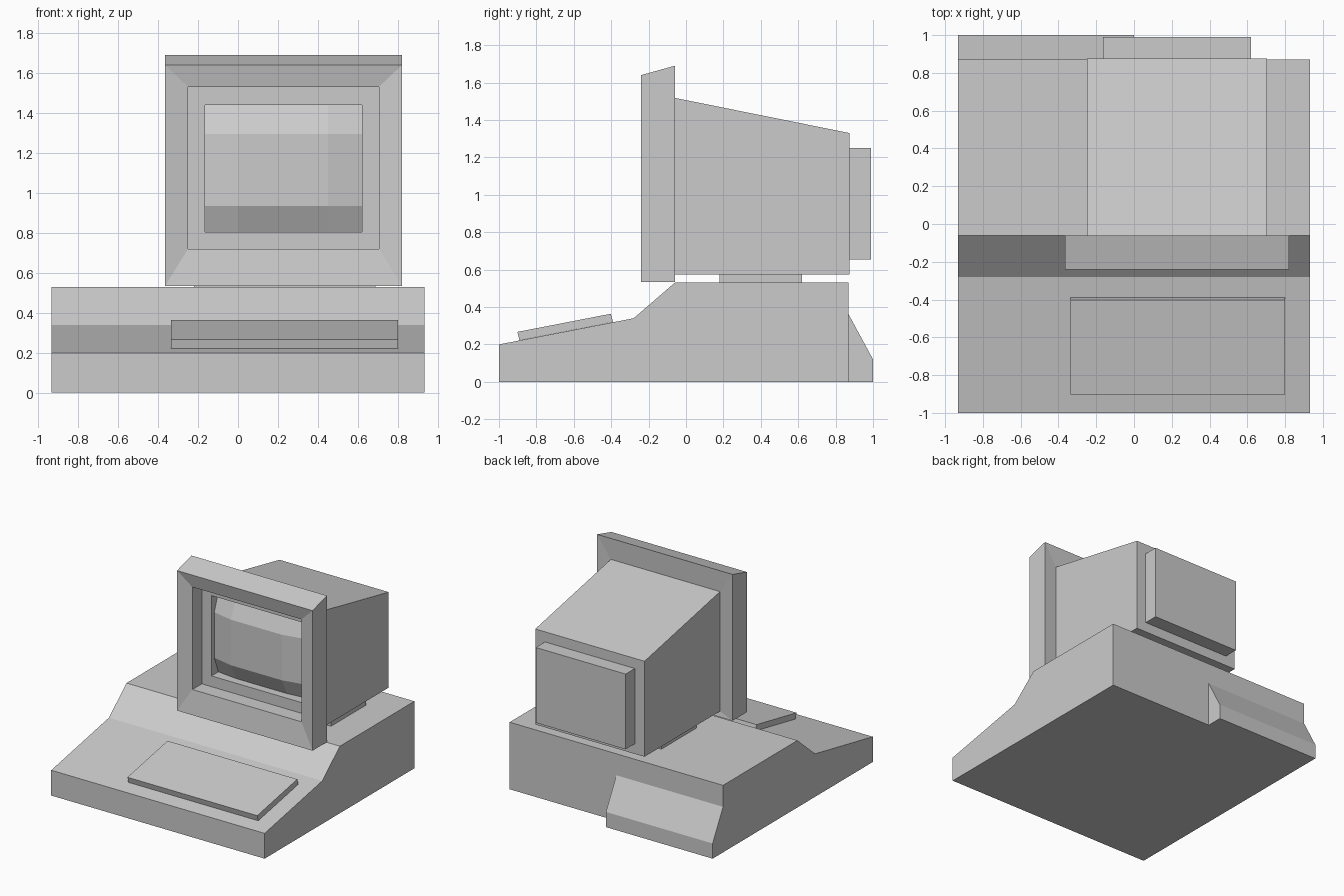
import bpy, bmesh

if "Cube" in bpy.data.objects:
    bpy.data.objects.remove(bpy.data.objects["Cube"])


def make_object(name, verts, faces):
    mesh = bpy.data.meshes.new(name)
    bm = bmesh.new()
    vs = [bm.verts.new(v) for v in verts]
    for f in faces:
        bm.faces.new([vs[i] for i in f])
    if name != "screen":
        bmesh.ops.recalc_face_normals(bm, faces=bm.faces[:])
    bm.to_mesh(mesh)
    bm.free()
    obj = bpy.data.objects.new(name, mesh)
    bpy.context.collection.objects.link(obj)
    return obj


def loft(name, loops):
    """Closed skin through loops of equal point count."""
    n = len(loops[0])
    faces = [list(range(n)), list(range((len(loops) - 1) * n, len(loops) * n))]
    for k in range(len(loops) - 1):
        for i in range(n):
            j = (i + 1) % n
            faces.append([k * n + i, k * n + j, (k + 1) * n + j, (k + 1) * n + i])
    return make_object(name, [p for loop in loops for p in loop], faces)


def prism(name, x0, x1, profile):
    """Side profile of (y, z) points extruded along x."""
    return loft(name, [[(x, y, z) for y, z in profile] for x in (x0, x1)])


def rect(y, x0, x1, z0, z1):
    return [(x0, y, z0), (x1, y, z0), (x1, y, z1), (x0, y, z1)]


# Computer case with sloped front, and the wedge behind its left half
prism("case", -0.933, 0.933,
      [(-1, 0), (-1, 0.2), (-0.28, 0.34), (-0.06, 0.53), (0.87, 0.53), (0.87, 0)])
prism("rear_wedge", -0.933, 0.0, [(0.87, 0), (0.87, 0.36), (1, 0.12), (1, 0)])

# Keyboard slab lying on the slope
prism("keyboard", -0.335, 0.80,
      [(-0.89, 0.222), (-0.902, 0.267), (-0.402, 0.364), (-0.39, 0.319)])

# Monitor foot
loft("monitor_foot", [rect(y, -0.22, 0.687, 0.53, 0.575) for y in (0.18, 0.62)])

# Monitor shell: back, body, frame, sloped bezel, recess and screen well
loft("monitor_shell", [
    rect(0.875, -0.25, 0.705, 0.575, 1.33),
    rect(-0.068, -0.25, 0.705, 0.575, 1.52),
    rect(-0.06, -0.365, 0.82, 0.533, 1.69),
    rect(-0.24, -0.365, 0.82, 0.533, 1.64),
    rect(-0.213, -0.25, 0.705, 0.72, 1.53),
    rect(-0.095, -0.25, 0.705, 0.72, 1.53),
    rect(-0.095, -0.165, 0.62, 0.805, 1.44),
    rect(0.0, -0.165, 0.62, 0.805, 1.44),
])

# Rear housing of the tube
loft("rear_housing", [rect(y, -0.165, 0.62, 0.655, 1.25) for y in (0.875, 0.99)])

# Bulging screen: three by three facets
xs, zs = (-0.165, 0.005, 0.45, 0.62), (0.805, 0.935, 1.295, 1.44)
verts = []
for j, z in enumerate(zs):
    for i, x in enumerate(xs):
        y = -0.095 + (0.035 if i in (0, 3) else 0) + (0.065 if j in (0, 3) else 0)
        verts.append((x, min(y, -0.01), z))
make_object("screen", verts,
            [[j * 4 + i, j * 4 + i + 1, j * 4 + i + 5, j * 4 + i + 4]
             for j in range(3) for i in range(3)])
